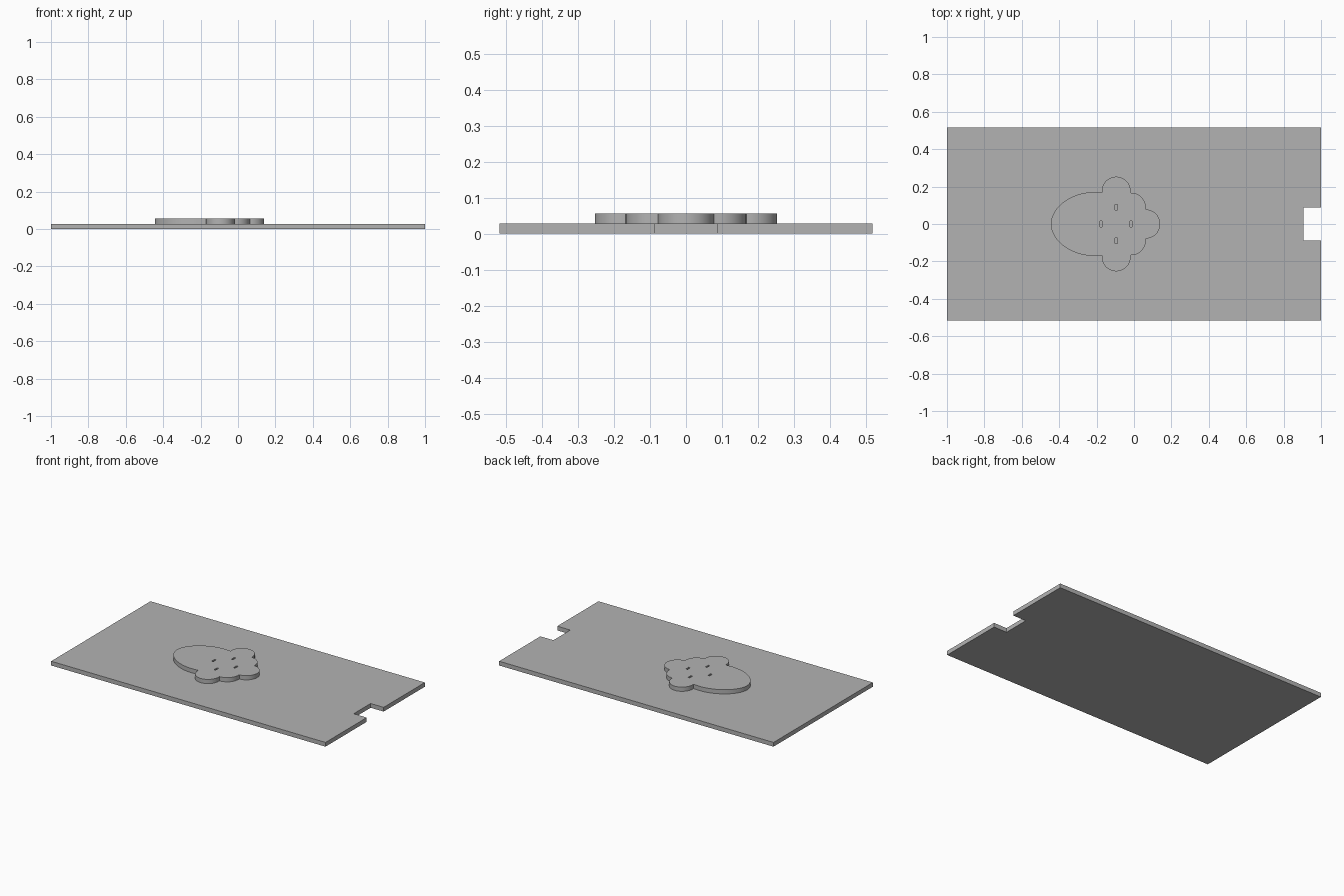
import bpy
from math import cos, sin, pi, radians

PLATE_TOP, PAD_TOP = 0.028, 0.056

cube = bpy.data.objects.get("Cube")
if cube:
    bpy.data.objects.remove(cube, do_unlink=True)

grey = bpy.data.materials.new("plain grey")
colour = (0.45, 0.45, 0.45, 1)
grey.diffuse_color = colour
grey.use_nodes = True
grey.node_tree.nodes["Principled BSDF"].inputs["Base Color"].default_value = colour


def slab(name, outlines, z0, z1):
    """Fill closed outlines (inner ones become holes) and extrude from z0 to z1."""
    curve = bpy.data.curves.new(name, "CURVE")
    curve.dimensions = "2D"
    curve.fill_mode = "BOTH"
    curve.extrude = (z1 - z0) / 2
    for points in outlines:
        spline = curve.splines.new("POLY")
        spline.points.add(len(points) - 1)
        for p, (x, y) in zip(spline.points, points):
            p.co = (x, y, 0, 1)
        spline.use_cyclic_u = True
    obj = bpy.data.objects.new(name, curve)
    bpy.context.collection.objects.link(obj)
    bpy.ops.object.select_all(action="DESELECT")
    obj.select_set(True)
    bpy.context.view_layer.objects.active = obj
    bpy.ops.object.convert(target="MESH")
    obj = bpy.context.object
    obj.name = name
    for v in obj.data.vertices:
        v.co.z += (z0 + z1) / 2
    obj.data.materials.clear()
    obj.data.materials.append(grey)
    # Weld the caps to the walls so shading follows the outline
    bpy.ops.object.mode_set(mode="EDIT")
    bpy.ops.mesh.select_all(action="SELECT")
    bpy.ops.mesh.remove_doubles(threshold=0.0001)
    bpy.ops.mesh.normals_make_consistent(inside=False)
    bpy.ops.object.mode_set(mode="OBJECT")
    bpy.ops.object.shade_smooth_by_angle(angle=radians(30))
    return obj


def arc(cx, cy, r, start, end, steps=20):
    angles = [radians(start + (end - start) * i / steps) for i in range(steps + 1)]
    return [(cx + r * cos(a), cy + r * sin(a)) for a in angles]


def rectangle(cx, cy, w, h):
    return [(cx + sx * w / 2, cy + sy * h / 2)
            for sx, sy in ((-1, -1), (1, -1), (1, 1), (-1, 1))]


# Base plate with a notch in one short edge
half = [(1, 0.088), (1, 0.517), (-1, 0.517)]
notch = [(0.905, -0.088), (0.905, 0.088)]
mirrored = [(x, -y) for x, y in reversed(half)]
slab("base_plate", [notch + half + mirrored], 0, PLATE_TOP)

# Raised pad: three lobes and a long rounded tail, mirrored across y
end_lobe = arc(0.062, 0, 0.078, 0, 88)
corner_lobe = arc(-0.016, 0.088, 0.079, 0, 90)
side_lobe = arc(-0.095, 0.176, 0.077, -6, 186, 36)
tail = []
for i in range(33):
    a = pi / 2 * (1 + i / 32)
    tail.append((-0.22 - 0.225 * abs(cos(a)) ** 1.06, 0.17 * abs(sin(a)) ** 1.06))
upper = end_lobe + corner_lobe + side_lobe + tail
lower = [(x, -y) for x, y in reversed(upper[1:-1])]

# Four small slots through the pad
slots = [rectangle(x, y, 0.012, 0.03)
         for x, y in ((-0.176, 0), (-0.016, 0), (-0.095, 0.09), (-0.095, -0.09))]
slab("raised_pad", [upper + lower] + slots, PLATE_TOP, PAD_TOP)
